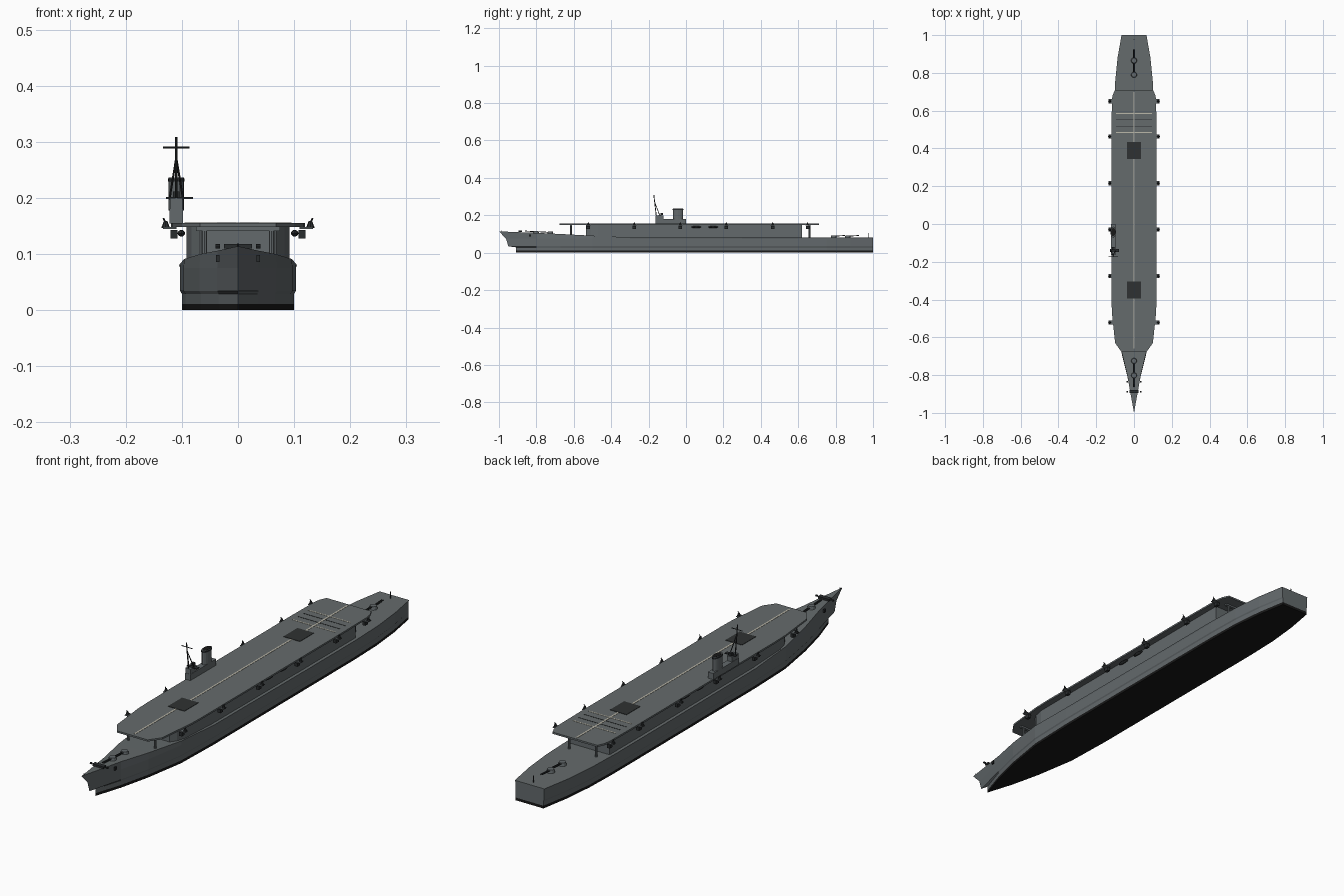
import bpy, bmesh, math
from mathutils import Vector

if "Cube" in bpy.data.objects:
    bpy.data.objects.remove(bpy.data.objects["Cube"])


def mat(name, r, g, b):
    m = bpy.data.materials.new(name)
    m.diffuse_color = (r, g, b, 1)
    m.use_nodes = True
    m.node_tree.nodes["Principled BSDF"].inputs["Base Color"].default_value = m.diffuse_color
    return m


HULL = mat("hull grey", 0.125, 0.142, 0.15)
DECK = mat("deck grey", 0.13, 0.147, 0.15)
BLACK = mat("boot black", 0.009, 0.009, 0.009)
DARK = mat("dark fittings", 0.022, 0.025, 0.027)
LIFT = mat("lift dark grey", 0.028, 0.031, 0.032)
LINE = mat("deck marking", 0.5, 0.48, 0.4)


def finish(bm, name, *mats):
    bmesh.ops.recalc_face_normals(bm, faces=bm.faces)
    me = bpy.data.meshes.new(name)
    bm.to_mesh(me)
    bm.free()
    for m in mats:
        me.materials.append(m)
    ob = bpy.data.objects.new(name, me)
    bpy.context.collection.objects.link(ob)
    return ob


def box(name, c, size, m):
    bm = bmesh.new()
    bmesh.ops.create_cube(bm, size=1)
    bmesh.ops.scale(bm, vec=size, verts=bm.verts)
    bmesh.ops.translate(bm, vec=c, verts=bm.verts)
    return finish(bm, name, m)


def rod(name, a, b, r, m, r2=None, n=8, sy=1):
    a, b = Vector(a), Vector(b)
    bm = bmesh.new()
    bmesh.ops.create_cone(bm, cap_ends=True, segments=n, radius1=r,
                          radius2=r if r2 is None else r2, depth=(b - a).length)
    bmesh.ops.scale(bm, vec=(1, sy, 1), verts=bm.verts)
    bmesh.ops.rotate(bm, verts=bm.verts,
                     matrix=Vector((0, 0, 1)).rotation_difference(b - a).to_matrix())
    bmesh.ops.translate(bm, vec=(a + b) / 2, verts=bm.verts)
    return finish(bm, name, m)


def prism(name, half, z0, z1, mats, top=0):
    """Extrude a symmetric plan given as (y, half width) points."""
    plan = [(w, y) for y, w in half] + [(-w, y) for y, w in reversed(half)]
    bm = bmesh.new()
    f = bm.faces.new([bm.verts.new((x, y, z0)) for x, y in plan])
    ext = bmesh.ops.extrude_face_region(bm, geom=[f])
    bmesh.ops.translate(bm, vec=(0, 0, z1 - z0),
                        verts=[v for v in ext["geom"] if isinstance(v, bmesh.types.BMVert)])
    for f in bm.faces:
        if f.calc_center_median().z > z1 - 1e-5:
            f.material_index = top
    return finish(bm, name, *mats)


# Hull: waterlines lofted from keel to deck edge, each with its own stem position
STATIONS = [-0.91, -0.8, -0.67, -0.5, -0.3, 0.3, 0.6, 0.75, 0.88, 1.0]
LOW = [0, .035, .066, .094, .1, .1, .1, .096, .083, .062]
MID = [0, .037, .069, .097, .103, .103, .103, .099, .086, .064]
TOP = [0, .036, .067, .096, .104, .105, .105, .1, .087, .066]
SHEER = [.114, .106, .1, .091, .082, .08, .08, .08, .08, .08]
LEVELS = [(0, -.91, LOW), (.011, -.91, LOW), (.029, -.91, LOW),
          (.034, -.95, MID), (.075, -.962, MID), (None, -1.0, TOP)]
bm = bmesh.new()
rows = []
for z, stem, widths in LEVELS:
    sides = []
    for s in (1, -1):
        sides.append([bm.verts.new((s * w, stem if i == 0 else y, SHEER[i] if z is None else z))
                      for i, (y, w) in enumerate(zip(STATIONS, widths))])
    rows.append(sides)
for k in range(len(rows) - 1):
    idx = 1 if k == 0 else 0
    for s in (0, 1):
        a, b = rows[k][s], rows[k + 1][s]
        for i in range(len(a) - 1):
            bm.faces.new((a[i], a[i + 1], b[i + 1], b[i])).material_index = idx
    (a, b), (c, d) = rows[k], rows[k + 1]
    bm.faces.new((a[-1], b[-1], d[-1], c[-1])).material_index = idx
for (a, b), idx in ((rows[0], 1), (rows[-1], 2)):
    for i in range(len(a) - 1):
        bm.faces.new((a[i], a[i + 1], b[i + 1], b[i])).material_index = idx
bmesh.ops.remove_doubles(bm, verts=bm.verts, dist=1e-5)
finish(bm, "hull", HULL, BLACK, DECK)

# Hangar and flight deck
prism("hangar", [(-.535, .068), (-.51, .083), (-.47, .092), (.62, .092)], .075, .149, [HULL])
prism("flight_deck", [(-.675, .068), (-.63, .1), (-.47, .117), (-.4, .119), (.5, .119),
                      (.66, .117), (.685, .112), (.71, .1)], .148, .155, [HULL, DECK], 1)
for y, z in ((-.615, .095), (.66, .078)):
    for x in (-.06, .06):
        rod("deck_pillar", (x, y, z), (x, y, .149), .005, HULL)
    box("deck_girder", (0, y, .145), (.15, .012, .008), HULL)

# Deck markings, wires and lifts
box("centre_line", (0, .02, .1553), (.007, 1.36, .0012), LINE)
for y in (.485, .585):
    box("landing_line", (0, y, .1553), (.19, .005, .0012), LINE)
for y in (.518, .552):
    box("arrestor_wire", (0, y, .1553), (.19, .003, .001), DARK)
for y in (-.35, .388):
    box("aircraft_lift", (0, y, .1556), (.074, .09, .002), LIFT)

# Edge gun positions on both sides, and boats slung under the deck
for s in (1, -1):
    for y in (-.522, -.276, -.03, .216, .463, .65):
        box("gun_platform", (s * .122, y, .1465), (.024, .022, .003), HULL)
        rod("gun_mount", (s * .129, y, .146), (s * .129, y, .159), .008, DARK, .003)
        rod("gun_barrel", (s * .128, y, .153), (s * .133, y, .164), .0015, DARK)
        box("gun_tub", (s * .114, y, .135), (.013, .018, .015), DARK)
    for y in (.055, .145):
        bm = bmesh.new()
        bmesh.ops.create_uvsphere(bm, u_segments=10, v_segments=6, radius=1)
        bmesh.ops.scale(bm, vec=(.007, .027, .006), verts=bm.verts)
        bmesh.ops.translate(bm, vec=(s * .101, y, .137), verts=bm.verts)
        finish(bm, "ship_boat", DARK)
    # Anchors on the bow
    box("anchor", (s * .036, -.835, .092), (.006, .01, .012), DARK)

# Main deck guns, pointing away from midships
for y, z, d in ((-.725, .1, -1), (-.802, .104, -1), (.79, .08, 1), (.865, .08, 1)):
    rod("turret", (0, y, z), (0, y, z + .013), .016, HULL, .013, 12)
    for x in (-.003, .003):
        rod("turret_barrel", (x, y + d * .01, z + .009), (x, y + d * .06, z + .012), .0022, DARK)
box("windlass", (0, -.887, .114), (.05, .018, .008), DARK)
for x in (-.036, .036):
    rod("windlass_drum", (x - .004, -.887, .114), (x + .004, -.887, .114), .004, DARK)
rod("stern_flagpole", (0, .975, .079), (0, .975, .106), .002, DARK)
rod("bow_staff", (0, -.985, .11), (0, -.985, .119), .0015, DARK)

# Island with bridge and funnel
X = -.11
box("island", (X, -.082, .167), (.024, .164, .026), HULL)
box("bridge", (X, -.142, .189), (.022, .042, .022), HULL)
box("bridge_wing", (X + .006, -.14, .2), (.048, .016, .003), DARK)
box("director", (X, -.13, .206), (.012, .014, .011), DARK)
rod("funnel", (X, -.043, .178), (X, -.043, .236), .0135, HULL, n=16, sy=1.95)
rod("funnel_cap", (X, -.043, .229), (X, -.043, .2345), .0148, DARK, n=16, sy=1.95)
rod("funnel_mouth", (X, -.043, .235), (X, -.043, .2368), .0115, BLACK, n=16, sy=1.95)

# Tripod mast with yards
rod("mast", (X, -.158, .19), (X, -.172, .308), .0022, DARK)
for s in (-1, 1):
    rod("mast_leg", (X + s * .012, -.14, .198), (X, -.168, .272), .0018, DARK)
rod("mast_yard", (X - .024, -.17, .29), (X + .024, -.17, .29), .0016, DARK)
